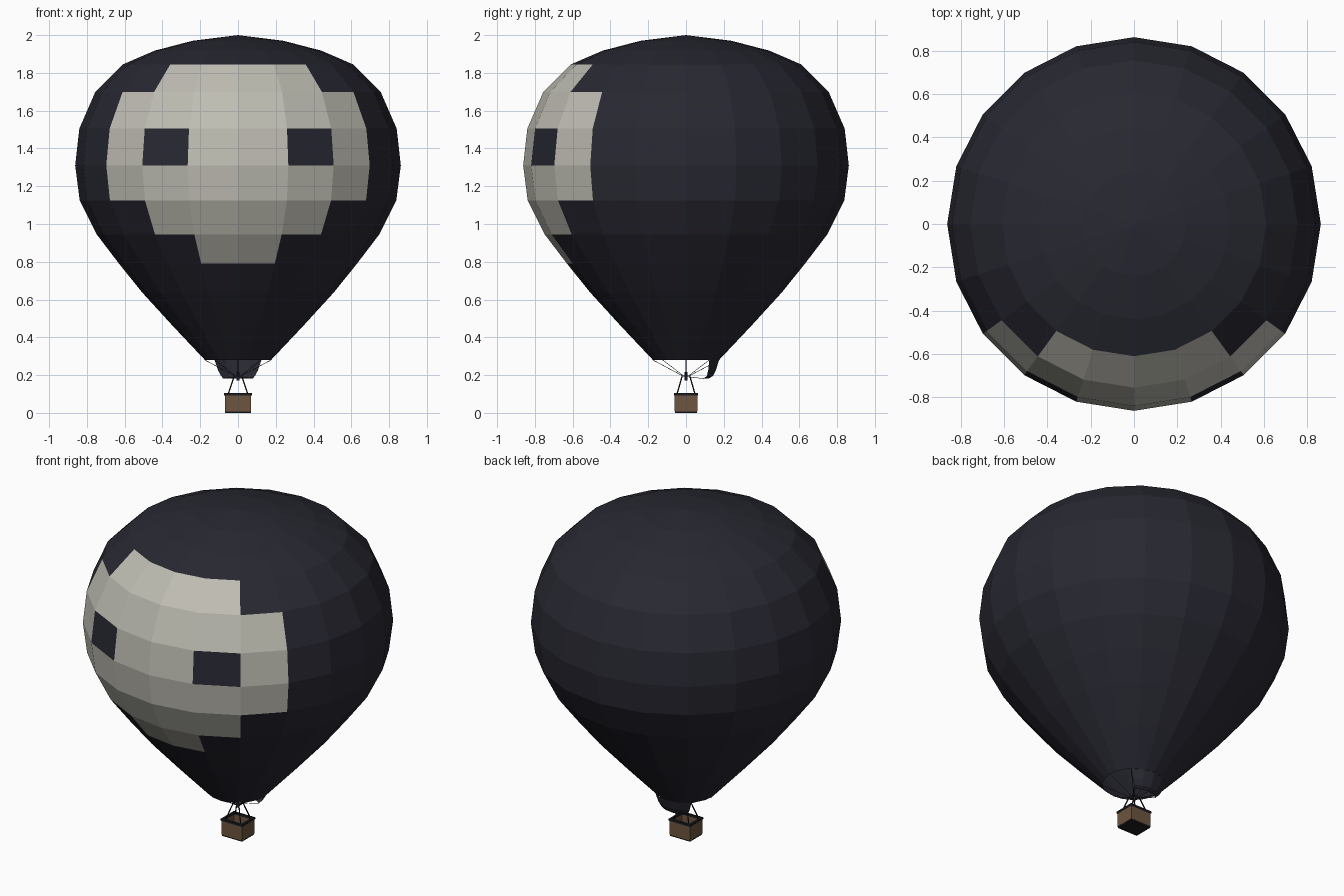
import bpy, bmesh
from math import sin, cos, radians
from mathutils import Vector

if "Cube" in bpy.data.objects:
    bpy.data.objects.remove(bpy.data.objects["Cube"])


def material(name, rgb):
    m = bpy.data.materials.new(name)
    m.diffuse_color = (*rgb, 1)
    m.use_nodes = True
    m.node_tree.nodes["Principled BSDF"].inputs["Base Color"].default_value = m.diffuse_color
    return m


NAVY = material("navy_fabric", (0.021, 0.021, 0.032))
CREAM = material("cream_fabric", (0.52, 0.51, 0.45))
WICKER = material("wicker", (0.15, 0.09, 0.05))
BLACK = material("black_trim", (0.012, 0.012, 0.014))
STEEL = material("dark_steel", (0.04, 0.04, 0.05))


def finish(name, bm, *mats):
    mesh = bpy.data.meshes.new(name)
    bm.to_mesh(mesh)
    bm.free()
    for m in mats:
        mesh.materials.append(m)
    ob = bpy.data.objects.new(name, mesh)
    bpy.context.collection.objects.link(ob)
    return ob


def polar(r, deg, z):
    # angle 0 points to the front (-y), growing towards +x
    return Vector((r * sin(radians(deg)), -r * cos(radians(deg)), z))


def add_box(bm, center, size):
    vs = bmesh.ops.create_cube(bm, size=1)["verts"]
    bmesh.ops.scale(bm, vec=size, verts=vs)
    bmesh.ops.translate(bm, vec=center, verts=vs)


def add_rod(bm, a, b, radius, sides=6):
    a, b = Vector(a), Vector(b)
    d = b - a
    vs = bmesh.ops.create_cone(bm, cap_ends=True, segments=sides, radius1=radius,
                               radius2=radius, depth=d.length)["verts"]
    bmesh.ops.rotate(bm, cent=(0, 0, 0), verts=vs,
                     matrix=d.to_track_quat("Z", "Y").to_matrix())
    bmesh.ops.translate(bm, vec=(a + b) / 2, verts=vs)


# Envelope: 20 gores, each panel coloured by row and distance from the front
N = 20
profile = [(0.24, 1.97), (0.44, 1.918), (0.61, 1.845), (0.755, 1.70), (0.84, 1.505),
           (0.862, 1.31), (0.838, 1.125), (0.748, 0.945), (0.63, 0.79),
           (0.505, 0.635), (0.345, 0.46), (0.175, 0.28)]
light_width = {2: 2, 3: 3, 4: 3, 5: 3, 6: 2, 7: 1}
eye_row, eye_column = 4, 1

bm = bmesh.new()
rings = [[bm.verts.new(polar(r, i * 360 / N, z)) for i in range(N)] for r, z in profile]
crown = bm.verts.new((0, 0, 2))
for i in range(N):
    j = (i + 1) % N
    bm.faces.new((rings[0][i], rings[0][j], crown))
    k = min(i, N - 1 - i)
    for row in range(len(rings) - 1):
        up, low = rings[row], rings[row + 1]
        f = bm.faces.new((low[i], low[j], up[j], up[i]))
        light = k < light_width.get(row, 0) and (row, k) != (eye_row, eye_column)
        f.material_index = int(light)
finish("envelope", bm, NAVY, CREAM)

# Scoop: curved flap below the back of the mouth
bm = bmesh.new()
flap = [[bm.verts.new(polar(r, 180 + a, z)) for a in (-h, -h / 2, 0, h / 2, h)]
        for r, z, h in [(0.175, 0.28, 45), (0.158, 0.225, 42),
                        (0.142, 0.195, 39), (0.12, 0.182, 40)]]
for up, low in zip(flap, flap[1:]):
    for i in range(4):
        bm.faces.new((low[i], low[i + 1], up[i + 1], up[i]))
finish("scoop", bm, NAVY)

# Suspension lines from the mouth and scoop to the burner
bm = bmesh.new()
for i in range(8):
    add_rod(bm, polar(0.175, i * 45, 0.28), polar(0.02, i * 45, 0.197), 0.0014, 4)
for a in (140, 220):
    add_rod(bm, polar(0.12, a, 0.182), polar(0.02, a, 0.19), 0.0014, 4)
finish("suspension_lines", bm, BLACK)

# Burner: frame with a small can in the middle
bm = bmesh.new()
for s in (-1, 1):
    add_box(bm, (0, s * 0.02, 0.196), (0.048, 0.006, 0.006))
    add_box(bm, (s * 0.02, 0, 0.196), (0.006, 0.048, 0.006))
add_box(bm, (0, 0, 0.196), (0.04, 0.006, 0.006))
add_rod(bm, (0, 0, 0.172), (0, 0, 0.217), 0.009, 8)
finish("burner", bm, STEEL)

# Poles between the basket corners and the burner frame
bm = bmesh.new()
for sx in (-1, 1):
    for sy in (-1, 1):
        add_rod(bm, (sx * 0.052, sy * 0.048, 0.098), (sx * 0.02, sy * 0.02, 0.196), 0.0035)
finish("basket_poles", bm, BLACK)

# Basket: open wicker box with dark rim and base
X, Y, T = 0.07, 0.06, 0.008
bm = bmesh.new()
for s in (-1, 1):
    add_box(bm, (0, s * (Y - T / 2), 0.053), (2 * X, T, 0.09))
    add_box(bm, (s * (X - T / 2), 0, 0.053), (T, 2 * Y - 2 * T, 0.09))
finish("basket_walls", bm, WICKER)

bm = bmesh.new()
for s in (-1, 1):
    add_box(bm, (0, s * (Y - 0.004), 0.099), (2 * X + 0.006, 0.014, 0.012))
    add_box(bm, (s * (X - 0.004), 0, 0.099), (0.014, 2 * Y - 0.022, 0.012))
finish("basket_rim", bm, BLACK)

bm = bmesh.new()
add_box(bm, (0, 0, 0.006), (2 * X - 0.004, 2 * Y - 0.004, 0.012))
finish("basket_base", bm, BLACK)
